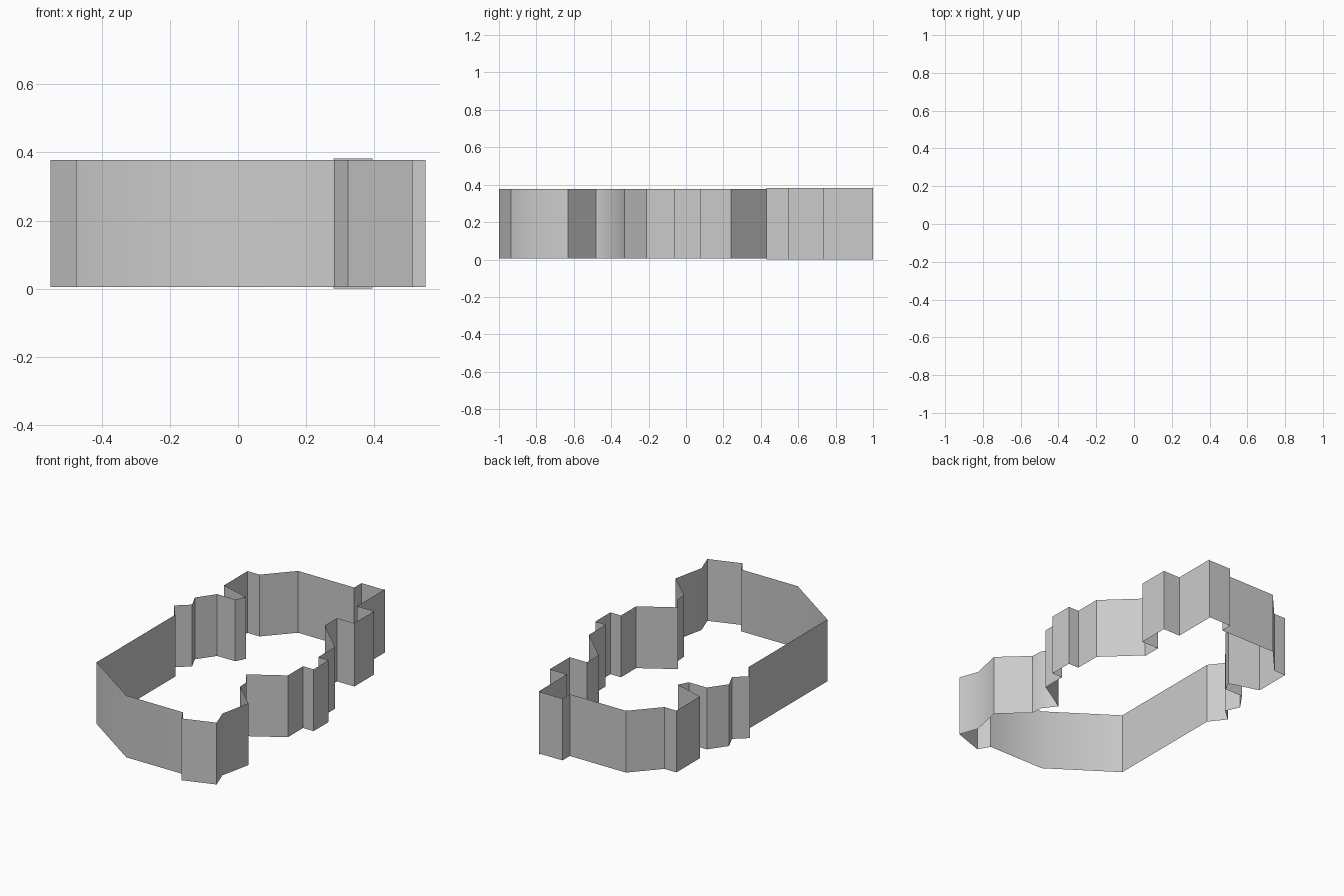
import bpy, bmesh
from math import radians

if "Cube" in bpy.data.objects:
    bpy.data.objects.remove(bpy.data.objects["Cube"])


def wall(name, path, z0, z1):
    """Raise a thin vertical ribbon along a plan path."""
    bm = bmesh.new()
    low = [bm.verts.new((x, y, z0)) for x, y in path]
    high = [bm.verts.new((x, y, z1)) for x, y in path]
    for i in range(len(path) - 1):
        bm.faces.new((low[i], low[i + 1], high[i + 1], high[i]))
    mesh = bpy.data.meshes.new(name)
    bm.to_mesh(mesh)
    bm.free()
    obj = bpy.data.objects.new(name, mesh)
    bpy.context.collection.objects.link(obj)
    bpy.ops.object.select_all(action='DESELECT')
    obj.select_set(True)
    bpy.context.view_layer.objects.active = obj
    bpy.ops.object.shade_smooth_by_angle(angle=radians(38))
    return obj


# Plan corners, anticlockwise: back tower with a side bay
tower = [(.28, .43), (.28, .545), (.395, .545), (.395, .735),
         (.28, .735), (.28, 1)]

# Left side: from the tower's back corner round to the front left
left = [(.28, 1), (.125, 1), (.125, .93), (-.25, .93), (-.395, .77),
        (-.475, .77), (-.475, .545), (-.29, .49), (-.32, .43), (-.44, .43),
        (-.515, .325), (-.475, .24), (-.55, .175), (-.475, .08), (-.475, -.67)]

# Front and right side: up to the tower's near corner
right = [(-.475, -.67), (-.095, -.93), (.283, -.93), (.323, -1), (.512, -.935),
         (.47, -.82), (.51, -.63), (.35, -.48), (.345, -.41), (.285, -.33),
         (.48, -.21), (.48, -.065), (.55, -.065), (.55, .08), (.48, .08),
         (.48, .24), (.28, .43)]

wall("perimeter_wall", left + right[1:], .005, .378)
wall("tower_wall", tower, 0, .382)
